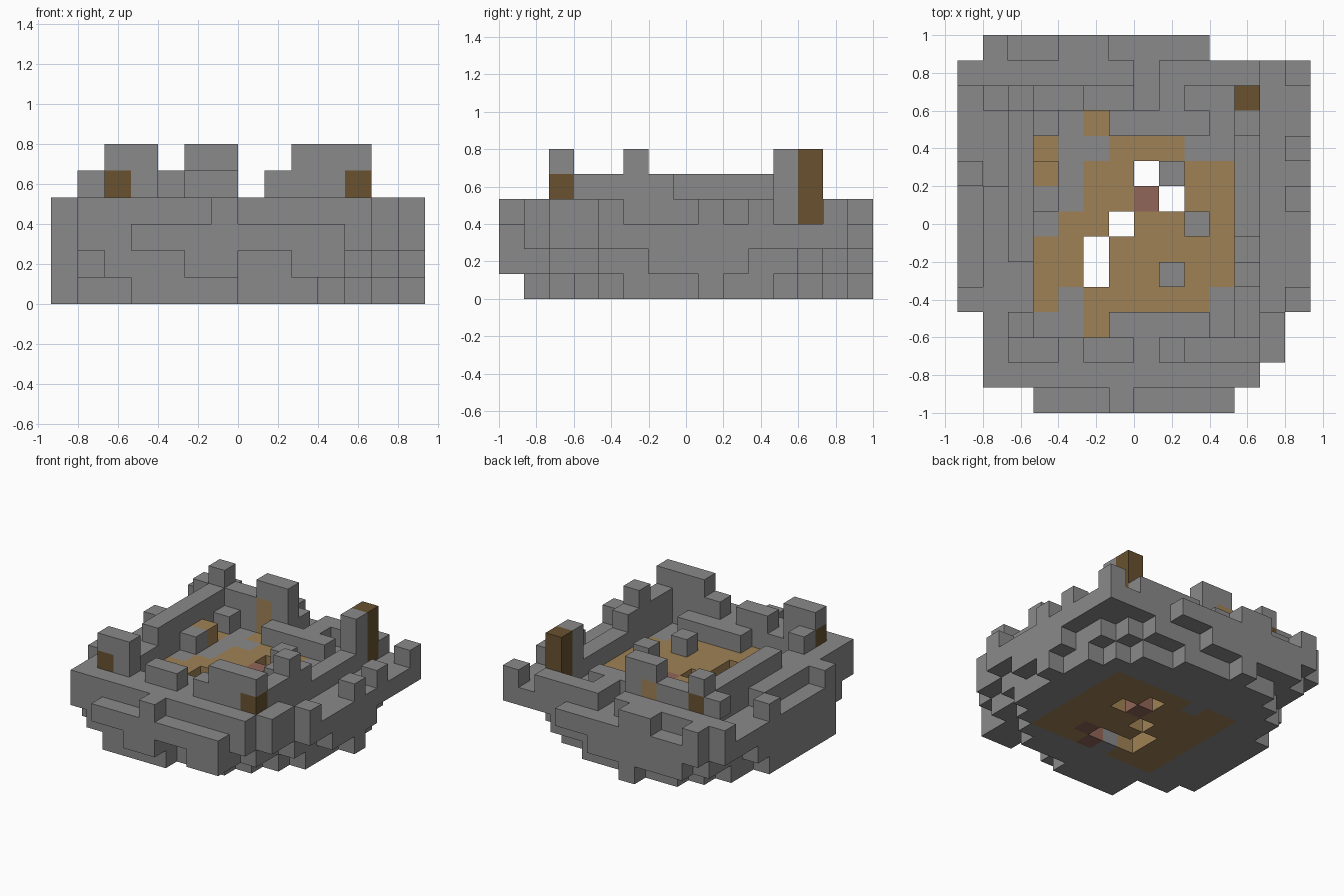
import bpy
import bmesh
from mathutils import Vector

if "Cube" in bpy.data.objects:
    bpy.data.objects.remove(bpy.data.objects["Cube"], do_unlink=True)

UNIT = 2 / 15
ORIGIN = Vector((-7, -7.5, 0))
COLOURS = {
    "grey_stone": (0.253, 0.253, 0.253),
    "light_wood": (0.352, 0.222, 0.09),
    "dark_wood": (0.138, 0.083, 0.03),
    "red_clay": (0.285, 0.132, 0.098),
}


def make_material(name, rgb):
    mat = bpy.data.materials.new(name)
    mat.use_nodes = True
    mat.diffuse_color = (*rgb, 1)
    mat.node_tree.nodes["Principled BSDF"].inputs["Base Color"].default_value = (*rgb, 1)
    return mat


materials = {name: make_material(name, rgb) for name, rgb in COLOURS.items()}
blocks = {}       # grid cell -> part name
part_colour = {}  # part name -> material name


def fill(part, colour, x, y, z):
    """Fill a run of grid blocks; each range is (first, last) or one index."""
    spans = [(r, r) if isinstance(r, int) else r for r in (x, y, z)]
    part_colour[part] = colour
    for i in range(spans[0][0], spans[0][1] + 1):
        for j in range(spans[1][0], spans[1][1] + 1):
            for k in range(spans[2][0], spans[2][1] + 1):
                blocks[i, j, k] = part


def stone(part, z, *plans):
    for x, y in plans:
        fill(part, "grey_stone", x, y, z)


def carve(x, y, z):
    fill("void", "grey_stone", x, y, z)


# Stepped foundation, widening upwards
stone("foundation", 0, ((3, 6), 1), ((3, 9), 2), ((1, 10), 3), ((0, 11), 4),
      ((0, 12), (5, 9)), (13, 8), ((1, 12), 10), ((1, 11), 11), ((2, 10), 12),
      ((3, 8), 13), (5, 14))
stone("lower_terrace", 1, ((5, 6), 0), ((2, 6), 1), ((9, 10), (0, 1)), ((1, 11), (2, 3)),
      ((0, 12), (4, 10)), (13, (6, 9)), ((1, 12), 11), ((1, 11), 12), ((1, 10), 13),
      ((2, 7), 14))
stone("upper_terrace", 2, ((3, 10), 0), ((1, 11), 1), ((1, 12), (2, 3)),
      ((0, 13), (4, 13)), ((1, 9), 14))

# Outer parapet and its merlons
stone("front_parapet", 3, ((1, 11), 1), (6, 0), (12, (2, 3)))
stone("back_parapet", 3, ((0, 6), 13), ((8, 11), 13), (13, 13), (1, 14), ((4, 5), 14))
stone("right_parapet", 3, (0, 9), (0, 4), (1, (2, 8)))
stone("left_parapet", 3, (13, 4), (13, 8), (13, 10))

# Inner wall ring
stone("front_wall", 3, ((2, 11), 2))
stone("back_wall", 3, ((2, 6), 12), (8, 12), (11, 12))
stone("right_wall", 3, (2, (3, 11)))
stone("right_wall_ridge", 4, (2, 3), (2, (6, 11)))
stone("left_wall", 3, (11, (3, 11)))
stone("left_wall_ridge", 4, (11, (3, 6)), (11, 11))
stone("inner_bench", 3, ((6, 9), 3), ((6, 9), 11))

# Battlements along the walls
stone("front_battlement", 4, ((2, 3), 2), ((5, 6), 2), ((8, 11), 2))
stone("front_battlement", 5, ((2, 3), 2), ((9, 11), 2))
stone("back_battlement", 4, ((1, 6), 12))
stone("back_battlement", 5, (2, 12), ((5, 6), 12))
stone("left_battlement", 5, (11, 5), (11, 11))

# Wooden corner posts
for x, y in ((2, 2), (11, 2), (2, 12)):
    fill("corner_posts", "dark_wood", x, y, 4)
fill("tall_post", "dark_wood", 11, 12, (3, 5))

# Timber floor, thresholds and doorway
fill("timber_base", "light_wood", (3, 10), (4, 10), 0)
for x, y in (((5, 9), (4, 9)), ((4, 10), (6, 7)), (3, (4, 6)), (10, (5, 9)),
             ((6, 8), 10), (3, (9, 10)), (4, 5)):
    fill("timber_floor", "light_wood", x, y, (1, 2))
fill("fallen_plank", "light_wood", 3, 9, 3)
for y in (3, 11):
    fill("threshold", "light_wood", 5, y, 2)
fill("back_door", "light_wood", 5, 12, (3, 4))

# Rubble standing on the floor and stones set in its underside
for x, y in ((8, 5), (9, 7), (8, 9), (3, 11), (3, 8)):
    stone("rubble", (2, 3), (x, y))
stone("base_stones", 0, (5, 10), (6, 4))

# Holes broken through the floor, with red blocks left between them
for x, y in ((7, 9), (8, 8), (6, 7), (5, (5, 6))):
    carve(x, y, (0, 2))
carve((6, 7), 5, 0)
fill("red_block", "red_clay", 7, 8, (0, 2))
fill("red_block", "red_clay", 7, 4, 0)
fill("red_block", "red_clay", 8, 5, 0)

# Remove carved cells, then skin every part with its exposed faces
blocks = {cell: part for cell, part in blocks.items() if part != "void"}
AXES = [Vector(a) for a in ((1, 0, 0), (0, 1, 0), (0, 0, 1))]


def skin(part):
    bm = bmesh.new()
    for cell in [c for c, p in blocks.items() if p == part]:
        base = Vector(cell) + ORIGIN
        for n, axis in enumerate(AXES):
            u, v = AXES[(n + 1) % 3], AXES[(n + 2) % 3]
            for side in (1, -1):
                if tuple(int(c + side * a) for c, a in zip(cell, axis)) in blocks:
                    continue
                start = base + (axis if side > 0 else Vector())
                loop = [start, start + u, start + u + v, start + v][::side]
                bm.faces.new([bm.verts.new(p * UNIT) for p in loop])
    bmesh.ops.remove_doubles(bm, verts=bm.verts, dist=UNIT / 100)
    mesh = bpy.data.meshes.new(part)
    bm.to_mesh(mesh)
    bm.free()
    mesh.materials.append(materials[part_colour[part]])
    obj = bpy.data.objects.new(part, mesh)
    bpy.context.collection.objects.link(obj)


for part in sorted(set(blocks.values())):
    skin(part)
